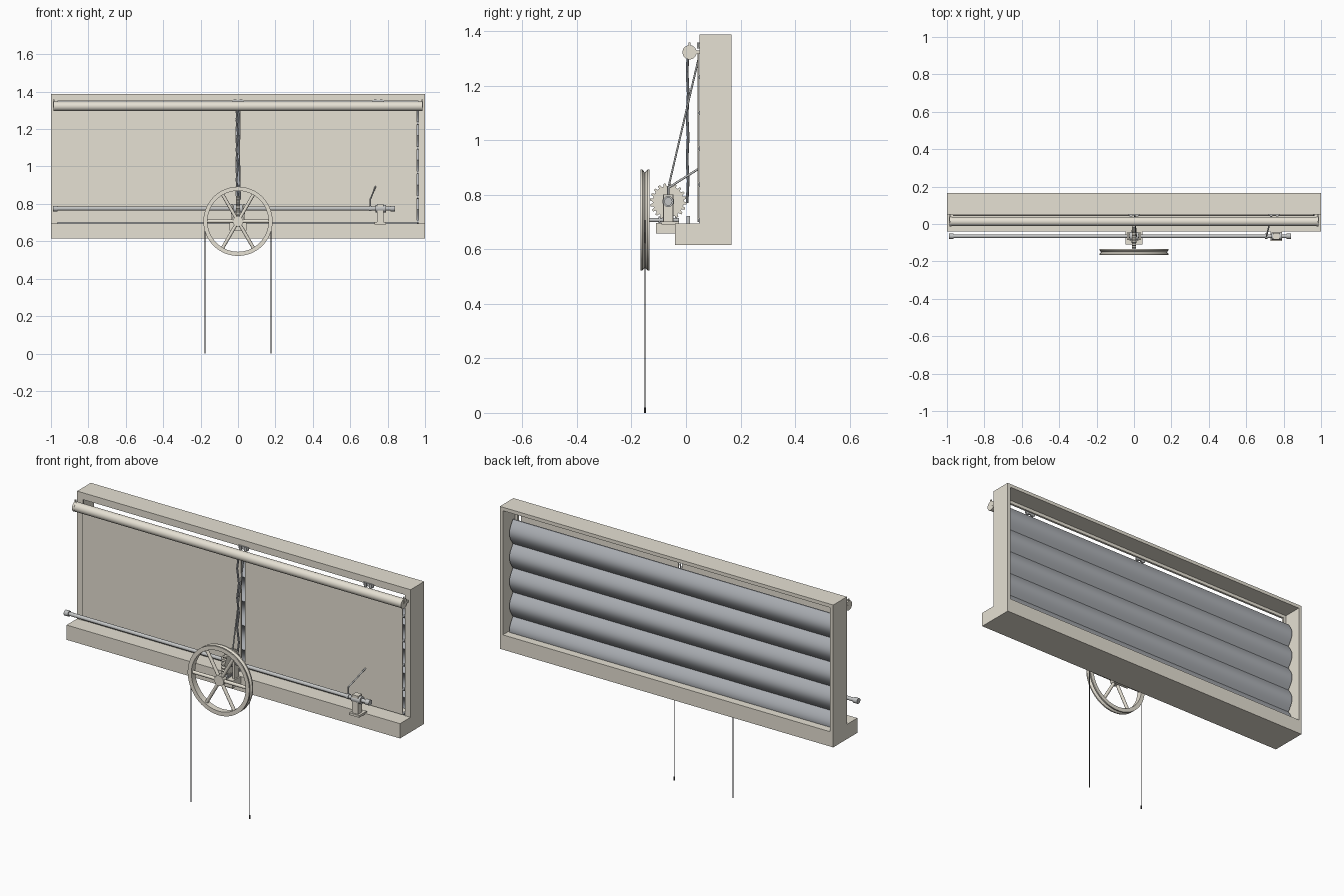
import bpy, bmesh, math
from mathutils import Vector

cube = bpy.data.objects.get("Cube")
if cube:
    bpy.data.objects.remove(cube)


def material(name, rgb):
    m = bpy.data.materials.new(name)
    m.use_nodes = True
    m.diffuse_color = (*rgb, 1)
    m.node_tree.nodes["Principled BSDF"].inputs["Base Color"].default_value = (*rgb, 1)
    return m


BEIGE = material("warm beige", (0.79, 0.75, 0.655))
STEEL = material("blue grey steel", (0.43, 0.45, 0.48))
METAL = material("pale grey metal", (0.55, 0.56, 0.56))
DARK = material("dark cord", (0.07, 0.07, 0.075))


def finish(name, bm, mat, smooth=False):
    bmesh.ops.recalc_face_normals(bm, faces=bm.faces)
    me = bpy.data.meshes.new(name)
    bm.to_mesh(me)
    bm.free()
    me.materials.append(mat)
    ob = bpy.data.objects.new(name, me)
    bpy.context.collection.objects.link(ob)
    if smooth:
        bpy.ops.object.select_all(action='DESELECT')
        ob.select_set(True)
        bpy.context.view_layer.objects.active = ob
        bpy.ops.object.shade_smooth_by_angle(angle=math.radians(35))
    return ob


def box(name, x, y, z, mat=BEIGE):
    """Box from its (low, high) range on each axis."""
    bm = bmesh.new()
    bmesh.ops.create_cube(bm, size=1)
    for v in bm.verts:
        v.co = [r[0] + (c + 0.5) * (r[1] - r[0]) for c, r in zip(v.co, (x, y, z))]
    return finish(name, bm, mat)


def rod(name, a, b, r, mat=METAL, sides=20):
    a, b = Vector(a), Vector(b)
    bm = bmesh.new()
    bmesh.ops.create_cone(bm, cap_ends=True, segments=sides, radius1=r, radius2=r,
                          depth=(b - a).length)
    turn = (b - a).to_track_quat('Z', 'Y')
    for v in bm.verts:
        v.co = turn @ v.co + (a + b) / 2
    return finish(name, bm, mat, True)


def extrude_x(name, outline, x0, x1, mat, smooth=False):
    """Extrude a closed (y, z) outline along x."""
    bm = bmesh.new()
    face = bm.faces.new([bm.verts.new((x0, y, z)) for y, z in outline])
    out = bmesh.ops.extrude_face_region(bm, geom=[face])
    for v in out["geom"]:
        if isinstance(v, bmesh.types.BMVert):
            v.co.x = x1
    return finish(name, bm, mat, smooth)


def lathe_y(name, profile, cx, cz, mat, steps=64):
    """Spin a closed (radius, y) profile about an axis along y."""
    bm = bmesh.new()
    rings = []
    for i in range(steps):
        a = math.tau * i / steps
        rings.append([bm.verts.new((cx + r * math.cos(a), y, cz + r * math.sin(a)))
                      for r, y in profile])
    n = len(profile)
    for i in range(steps):
        p, q = rings[i], rings[(i + 1) % steps]
        for j in range(n):
            k = (j + 1) % n
            bm.faces.new((p[j], p[k], q[k], q[j]))
    return finish(name, bm, mat, True)


# Window frame: deep sill, thin outer walls and a wider lip at the front
FRONT, LIP, BACK = 0.05, 0.062, 0.167
box("sill", (-1, 1), (-0.04, BACK), (0.615, 0.695))
box("frame_top", (-1, 1), (FRONT, BACK), (1.368, 1.387))
box("frame_top_lip", (-0.982, 0.982), (FRONT, LIP), (1.35, 1.368))
for side, s in (("right", -1), ("left", 1)):
    box("frame_" + side, sorted((s * 0.982, s)), (FRONT, BACK), (0.695, 1.368))
    box("frame_lip_" + side, sorted((s * 0.966, s * 0.982)), (FRONT, LIP), (0.695, 1.35))

# Curved slats bulging to the back, pivoted at mid height; the lowest meets the sill
PITCH = 0.1315
for i in range(5):
    zc = 0.705 + i * PITCH
    arc = []
    for k in range(15):
        t = k / 14
        arc.append((0.095 + 0.03 * math.sin(math.pi * t), zc + PITCH * (t - 0.5)))
    inner = [(y - 0.006, z) for y, z in reversed(arc)]
    extrude_x(f"slat_{i + 1}", arc + inner, -0.972, 0.972, STEEL, True)
    rod(f"slat_pivot_{i + 1}", (0.957, 0.053, zc), (0.966, 0.053, zc), 0.009, STEEL, 12)

# Two hanging sheets and their roller
for side, xs in (("right", (-0.967, -0.011)), ("left", (0.011, 0.957))):
    box("sheet_" + side, xs, (0.043, 0.048), (0.70, 1.328))
for side, s in (("right", -1), ("left", 1)):
    rod("roller_cap_" + side, (s * 0.975, 0.013, 1.322), (s * 0.987, 0.013, 1.322), 0.026, BEIGE, 32)
    box("roller_arm_" + side, sorted((s * 0.982, s * 0.988)), (0.013, FRONT), (1.316, 1.328))
    box("roller_post_" + side, sorted((s * 0.982, s * 0.988)), (0.009, 0.017), (1.322, 1.358))
rod("roller", (-0.98, 0.013, 1.322), (0.98, 0.013, 1.322), 0.025, BEIGE, 32)
for i, x in enumerate((0, 0.75)):
    for s in (-1, 1):
        c = x + s * 0.016
        box(f"roller_bracket_{i + 1}", (c - 0.007, c + 0.007), (0.04, 0.052), (1.335, 1.357), METAL)
    box(f"bracket_plate_{i + 1}", (x - 0.03, x + 0.03), (0.046, 0.053), (1.34, 1.356), METAL)

# Drive shaft with collars
SY, SZ = -0.065, 0.775
rod("drive_shaft", (-0.98, SY, SZ), (0.835, SY, SZ), 0.01)
for i, (x0, x1, r) in enumerate(((-0.99, -0.965, 0.015), (0.70, 0.715, 0.014),
                                 (0.735, 0.79, 0.02), (0.815, 0.84, 0.015))):
    rod(f"shaft_collar_{i + 1}", (x0, SY, SZ), (x1, SY, SZ), r)

# Toothed gear on the shaft
TEETH = 20
outline = []
for i in range(TEETH):
    for f, r in ((0, 0.057), (0.35, 0.057), (0.5, 0.067), (0.85, 0.067)):
        a = math.tau * (i + f) / TEETH
        outline.append((SY + r * math.cos(a), SZ + r * math.sin(a)))
extrude_x("gear", outline, -0.01, 0.01, BEIGE)
rod("gear_hub", (-0.025, SY, SZ), (0.025, SY, SZ), 0.022)

# Bearing stands on the sill
box("gear_base", (-0.045, 0.045), (-0.11, -0.04), (0.657, 0.697))
for s in (-1, 1):
    box("gear_stand", sorted((s * 0.026, s * 0.038)), (-0.085, -0.045), (0.697, 0.80))
box("end_base", (0.73, 0.79), (-0.09, -0.025), (0.69, 0.702))
box("end_stand", (0.742, 0.778), (-0.082, -0.048), (0.70, 0.80))

# Lever arm and link
rod("lever_arm", (0.708, SY, SZ), (0.708, SY, 0.828), 0.004, METAL, 12)
rod("lever_link", (0.708, SY, 0.825), (0.735, 0.043, 0.893), 0.004, METAL, 12)

# Cords and jointed chain from roller to gear
rod("gear_link", (0.012, SY, 0.825), (0.003, 0.045, 1.295), 0.0035, METAL, 12)
pts = [(-0.004 + 0.004 * (-1) ** i, 0.006 + 0.002 * (-1) ** i, 1.33 - i * 0.08)
       for i in range(8)]
for i, (a, b) in enumerate(zip(pts, pts[1:])):
    rod(f"chain_link_{i + 1}", a, b, 0.005, STEEL, 10)
box("chain_anchor", (-0.008, 0.008), (0.002, 0.014), (0.695, 0.722), METAL)

# Worm screw that turns the gear
WZ = 0.707
rod("worm_shaft", (0, -0.16, WZ), (0, -0.025, WZ), 0.008)
for i in range(6):
    y = -0.10 + i * 0.012
    rod(f"worm_thread_{i + 1}", (0, y, WZ), (0, y + 0.006, WZ), 0.013)

# Grooved hand wheel with six spokes
Y0, Y1, YM = -0.167, -0.134, -0.1505
lathe_y("wheel_rim", [(0.163, Y0), (0.185, Y0), (0.185, Y0 + 0.007), (0.174, YM),
                      (0.185, Y1 - 0.007), (0.185, Y1), (0.163, Y1)], 0, WZ, BEIGE)
rod("wheel_hub", (0, Y0 + 0.003, WZ), (0, Y1, WZ), 0.028, BEIGE, 32)
for i in range(6):
    a = math.tau * i / 6
    d = Vector((math.cos(a), 0, math.sin(a)))
    hub = Vector((0, YM, WZ))
    rod(f"spoke_{i + 1}", hub + d * 0.02, hub + d * 0.167, 0.009, BEIGE, 12)

# Hanging pull rope around the wheel
for side, s in (("right", -1), ("left", 1)):
    rod("pull_rope_" + side, (s * 0.176, YM, 0), (s * 0.176, YM, WZ), 0.002, DARK, 8)
    rod("rope_tip_" + side, (s * 0.176, YM, 0), (s * 0.176, YM, 0.02), 0.003, DARK, 8)
